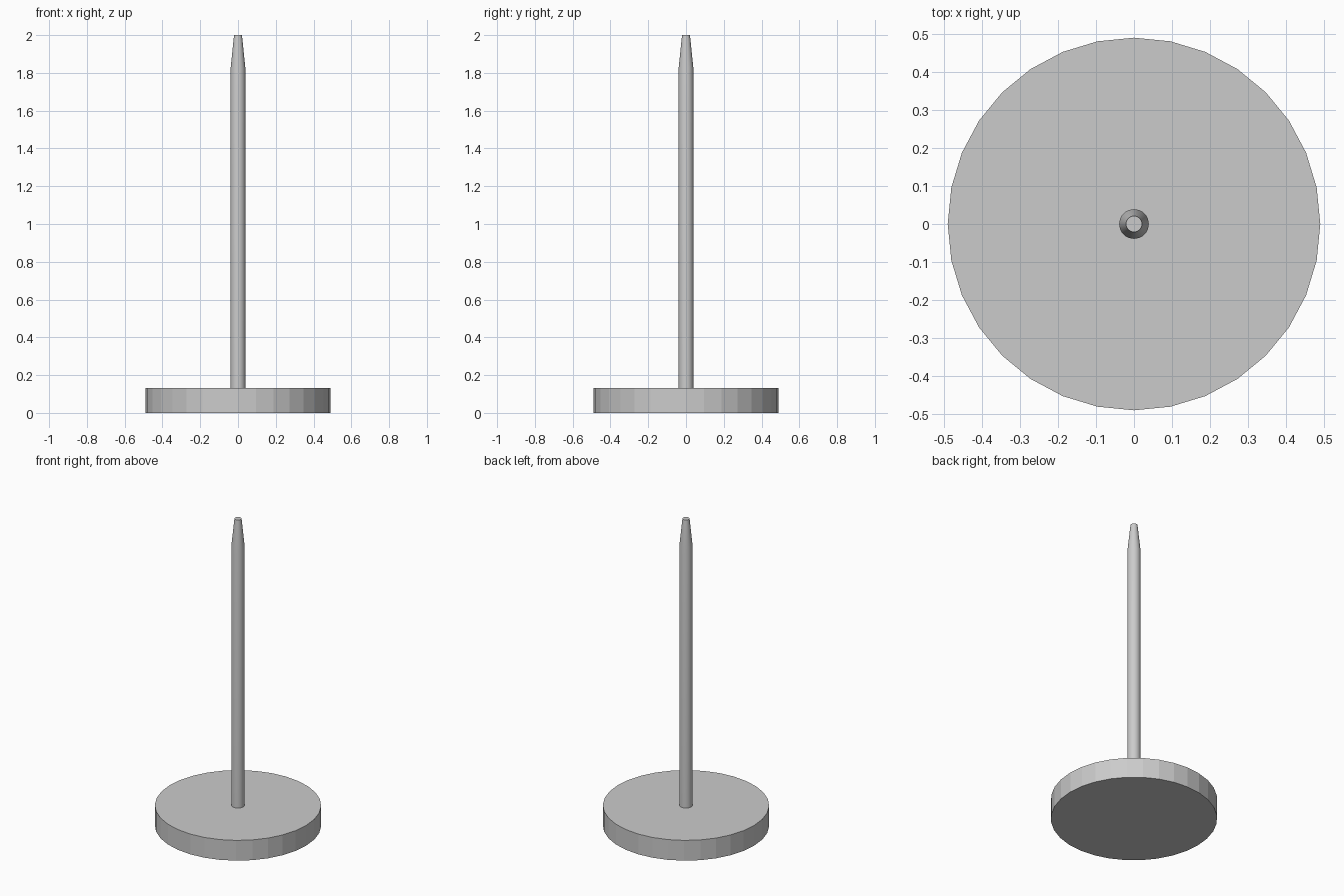
import bpy
import bmesh
import math

if "Cube" in bpy.data.objects:
    bpy.data.objects.remove(bpy.data.objects["Cube"])


def lathe(name, profile, sides, smooth=False):
    """Closed solid of revolution around z from (radius, z) points."""
    bm = bmesh.new()
    rings = []
    for r, z in profile:
        rings.append([bm.verts.new((r * math.cos(2 * math.pi * i / sides),
                                    r * math.sin(2 * math.pi * i / sides), z))
                      for i in range(sides)])
    for low, high in zip(rings, rings[1:]):
        for i in range(sides):
            j = (i + 1) % sides
            bm.faces.new((low[i], low[j], high[j], high[i]))
    bm.faces.new(rings[0][::-1])
    bm.faces.new(rings[-1])
    mesh = bpy.data.meshes.new(name)
    bm.to_mesh(mesh)
    bm.free()
    obj = bpy.data.objects.new(name, mesh)
    bpy.context.collection.objects.link(obj)
    if smooth:
        bpy.ops.object.select_all(action='DESELECT')
        obj.select_set(True)
        bpy.context.view_layer.objects.active = obj
        # keeps the edge of the taper crisp
        bpy.ops.object.shade_smooth_by_angle(angle=math.radians(13))
    return obj


# Flat round base, faceted rim
lathe("base", [(0.491, 0), (0.491, 0.132)], 32)

# Upright rod with tapered, blunt tip, standing on the base
lathe("rod", [(0.039, 0.132), (0.039, 1.825), (0.021, 2.0)], 32, smooth=True)
